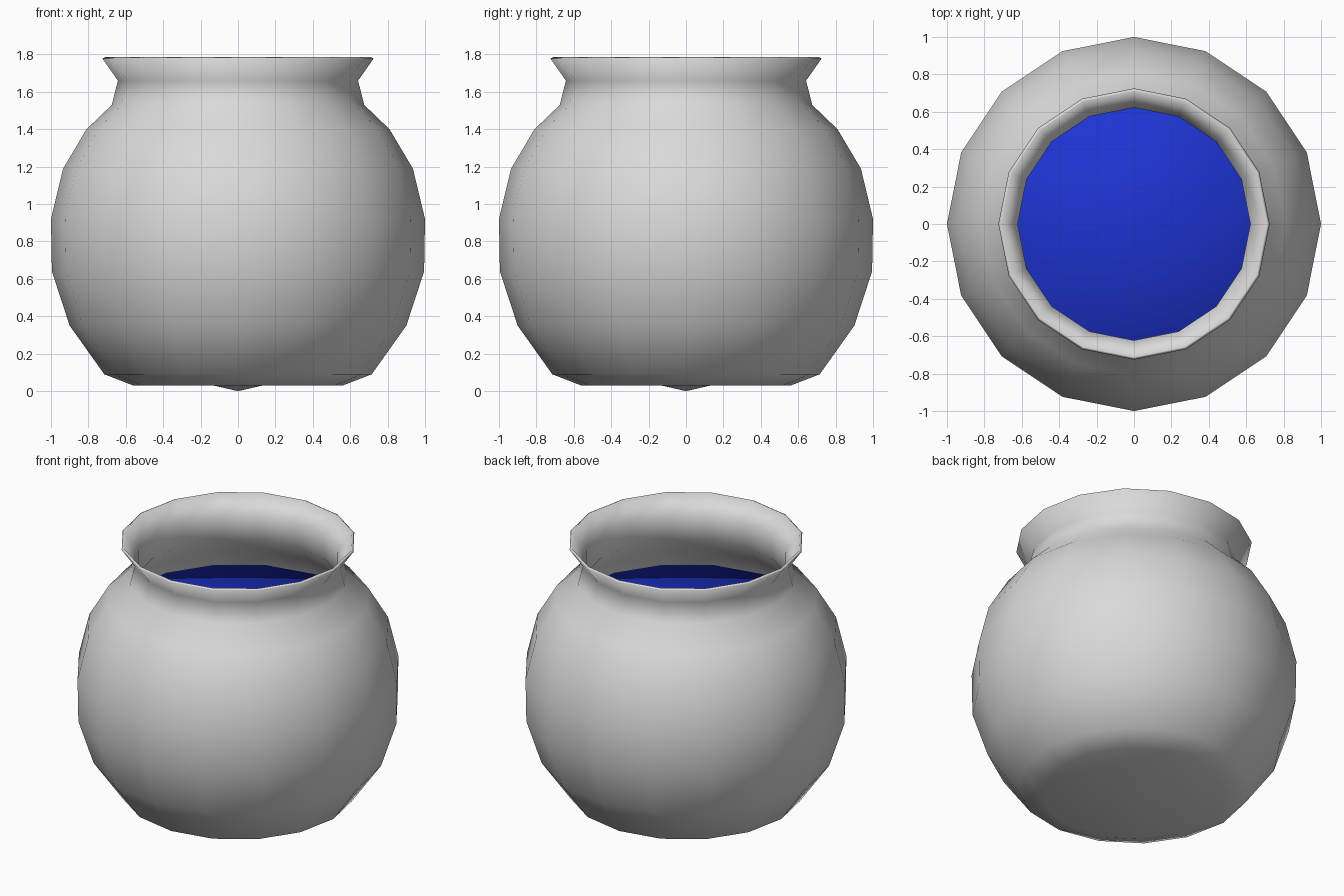
import bpy
import bmesh
import math

if "Cube" in bpy.data.objects:
    bpy.data.objects.remove(bpy.data.objects["Cube"], do_unlink=True)


def make_material(name, colour):
    mat = bpy.data.materials.new(name)
    mat.use_nodes = True
    mat.diffuse_color = colour
    mat.node_tree.nodes["Principled BSDF"].inputs["Base Color"].default_value = colour
    return mat


def lathe(name, profile, mat, sides=16):
    """Revolve a list of (radius, height) points about z into a smooth closed solid."""
    bm = bmesh.new()
    verts = [bm.verts.new((r, 0, z)) for r, z in profile]
    edges = [bm.edges.new(pair) for pair in zip(verts, verts[1:])]
    bmesh.ops.spin(bm, geom=verts + edges, cent=(0, 0, 0), axis=(0, 0, 1),
                   angle=math.tau, steps=sides)
    bmesh.ops.remove_doubles(bm, verts=bm.verts[:], dist=0.0005)
    bmesh.ops.recalc_face_normals(bm, faces=bm.faces[:])
    for face in bm.faces:
        face.smooth = True
    mesh = bpy.data.meshes.new(name)
    bm.to_mesh(mesh)
    bm.free()
    mesh.materials.append(mat)
    obj = bpy.data.objects.new(name, mesh)
    bpy.context.collection.objects.link(obj)
    return obj


grey = make_material("pale grey glaze", (0.7, 0.7, 0.7, 1))
blue = make_material("deep blue liquid", (0.0125, 0.034, 0.65, 1))

# Pot: flat-bottomed outer wall up to the flared rim
outer = [(0, 0.03), (0.56, 0.03), (0.715, 0.09), (0.90, 0.35),
         (0.995, 0.64), (1.0, 0.92), (0.935, 1.19), (0.81, 1.40),
         (0.675, 1.53), (0.642, 1.66), (0.725, 1.778)]
# Inner neck, then the rounded bowl whose lowest point pokes through the base
neck = [(0.71, 1.786), (0.622, 1.66), (0.63, 1.50), (0.755, 1.36)]
bowl = [(0.865, 1.16), (0.92, 0.92), (0.915, 0.65), (0.825, 0.38),
        (0.66, 0.17), (0.52, 0.12), (0, 0)]
lathe("pot", outer + neck + bowl, grey)

# Liquid: flat-topped fill lying just inside the bowl
surface = [(0, 1.245), (0.816, 1.245)]
lathe("liquid", surface + [(r * 0.994, z + 0.008) for r, z in bowl], blue)
